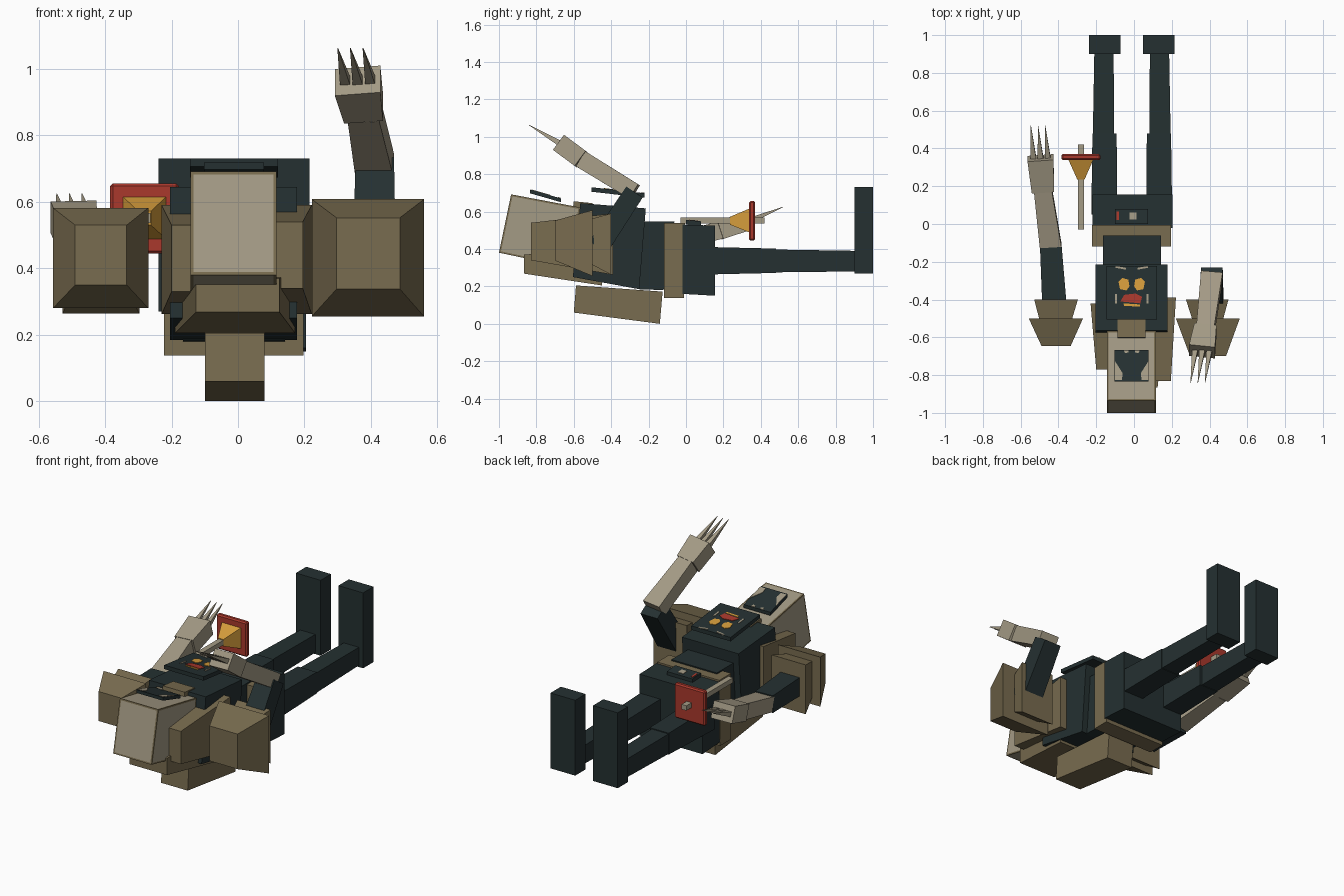
import bpy, bmesh
from mathutils import Vector

CX = -0.012  # body centre line


def material(name, rgb):
    m = bpy.data.materials.new(name)
    m.diffuse_color = (*rgb, 1)
    return m


DARK = material("dark teal", (0.018, 0.030, 0.031))
TAN = material("brown tan", (0.190, 0.150, 0.079))
LIGHT = material("pale stone", (0.370, 0.325, 0.235))
RED = material("red", (0.400, 0.040, 0.025))
GOLD = material("gold", (0.680, 0.340, 0.045))


def loft(name, mat, a, b):
    """Solid between two rings with the same number of points."""
    bm = bmesh.new()
    va = [bm.verts.new(p) for p in a]
    vb = [bm.verts.new(p) for p in b]
    n = len(va)
    bm.faces.new(va)
    bm.faces.new(vb[::-1])
    for i in range(n):
        j = (i + 1) % n
        bm.faces.new((va[j], va[i], vb[i], vb[j]))
    bmesh.ops.recalc_face_normals(bm, faces=bm.faces)
    me = bpy.data.meshes.new(name)
    bm.to_mesh(me)
    bm.free()
    me.materials.append(mat)
    ob = bpy.data.objects.new(name, me)
    bpy.context.collection.objects.link(ob)
    return ob


def frustum(name, mat, y0, r0, y1, r1=None):
    """Box along y; each end is a rectangle (x0, x1, z0, z1)."""
    def ring(y, r):
        return [(r[0], y, r[2]), (r[1], y, r[2]), (r[1], y, r[3]), (r[0], y, r[3])]
    return loft(name, mat, ring(y0, r0), ring(y1, r1 or r0))


def prism(name, mat, x0, x1, profile):
    """Side profile (y, z) extruded along x."""
    return loft(name, mat, [(x0, y, z) for y, z in profile],
                [(x1, y, z) for y, z in profile])


def limb(name, mat, p0, p1, s0, s1=None):
    """Box from p0 to p1 with end sizes (width, height)."""
    p0, p1 = Vector(p0), Vector(p1)
    d = (p1 - p0).normalized()
    u = Vector((1, 0, 0))
    u = (u - d * u.dot(d)).normalized()
    v = d.cross(u)

    def ring(p, s):
        return [p + u * s[0] / 2 * i + v * s[1] / 2 * j
                for i, j in ((-1, -1), (1, -1), (1, 1), (-1, 1))]
    return loft(name, mat, ring(p0, s0), ring(p1, s1 or s0))


def patch(name, mat, pts, plane):
    """Thin painted plate lying on a sloped plate; x is relative to the centre."""
    y0, z0, k = plane
    low = [(CX + x, y, z0 + k * (y - y0) - 0.001) for x, y in pts]
    return loft(name, mat, low, [(x, y, z + 0.004) for x, y, z in low])


# Legs and feet
for s, side in ((-1, "left"), (1, "right")):
    def span(a, b):
        return tuple(sorted((CX + s * a, CX + s * b)))
    frustum(side + "_foot", DARK, 0.90, (*span(0.06, 0.227), 0.27, 0.73), 1.0)
    frustum(side + "_shin", DARK, 0.47, (*span(0.093, 0.206), 0.275, 0.397),
            0.91, (*span(0.096, 0.198), 0.28, 0.39))
    frustum(side + "_thigh", DARK, 0.05, (*span(0.076, 0.214), 0.262, 0.412),
            0.48, (*span(0.08, 0.208), 0.272, 0.402))

# Hips, belt, waist
prism("hips", DARK, -0.22, 0.205,
      [(-0.02, 0.16), (0.155, 0.15), (0.155, 0.525), (-0.02, 0.53)])
prism("belt", TAN, -0.222, 0.197,
      [(-0.118, 0.137), (-0.012, 0.137), (-0.005, 0.54), (-0.118, 0.54)])
prism("waist", DARK, -0.165, 0.142,
      [(-0.26, 0.185), (-0.12, 0.18), (-0.062, 0.548), (-0.23, 0.548)])
prism("buckle", DARK, -0.10, 0.073,
      [(0.0, 0.53), (0.08, 0.525), (0.08, 0.548), (0.0, 0.555)])
BUCKLE = (0.0, 0.555, -0.0875)
patch("buckle_mark", LIGHT, [(-0.012, 0.025), (0.025, 0.025), (0.025, 0.06), (-0.012, 0.06)], BUCKLE)
patch("buckle_stripe", RED, [(-0.08, 0.02), (-0.068, 0.02), (-0.068, 0.065), (-0.08, 0.065)], BUCKLE)

# Chest, emblem plate, backpack
prism("chest", DARK, -0.205, 0.178,
      [(-0.605, 0.25), (-0.25, 0.185), (-0.215, 0.617), (-0.565, 0.645)])
prism("chest_plate", DARK, -0.145, 0.121,
      [(-0.505, 0.706), (-0.223, 0.674), (-0.223, 0.698), (-0.505, 0.73)])
EMBLEM = (-0.505, 0.73, -0.1135)
for s in (-1, 1):
    patch("emblem_eye", GOLD, [(s * x, y) for x, y in
          ((0.012, -0.33), (0.028, -0.352), (0.062, -0.345), (0.07, -0.305), (0.05, -0.285), (0.018, -0.295))], EMBLEM)
    patch("emblem_brow", LIGHT, [(s * x, y) for x, y in
          ((0.03, -0.232), (0.085, -0.222), (0.085, -0.232), (0.03, -0.242))], EMBLEM)
    patch("emblem_edge", LIGHT, [(s * x, y) for x, y in
          ((0.078, -0.37), (0.088, -0.37), (0.088, -0.42), (0.078, -0.42))], EMBLEM)
patch("emblem_mouth", RED, [(-0.06, -0.41), (0.045, -0.42), (0.055, -0.385), (0.02, -0.368), (-0.04, -0.375)], EMBLEM)
patch("emblem_chin", GOLD, [(-0.045, -0.42), (-0.04, -0.433), (0.045, -0.438), (0.045, -0.426)], EMBLEM)
prism("backpack", TAN, -0.10, 0.08,
      [(-0.60, 0.06), (-0.14, 0.0), (-0.125, 0.172), (-0.588, 0.205)])

# Hunched back and side collars
frustum("back_hump", TAN, -0.865, (-0.127, 0.125, 0.268, 0.37),
        -0.45, (-0.19, 0.172, 0.205, 0.40))
frustum("left_collar", TAN, -0.77, (-0.20, -0.143, 0.33, 0.53),
        -0.42, (-0.23, -0.143, 0.262, 0.59))
frustum("right_collar", TAN, -0.83, (0.113, 0.195, 0.34, 0.54),
        -0.39, (0.113, 0.222, 0.262, 0.59))

# Head with pale inset panels
head = prism("head", TAN, -0.143, 0.116,
             [(-1.0, 0.38), (-0.62, 0.30), (-0.565, 0.622), (-0.935, 0.692)])
head.data.materials.append(LIGHT)
bm = bmesh.new()
bm.from_mesh(head.data)
panels = list(bm.faces)
bmesh.ops.inset_individual(bm, faces=panels, thickness=0.013)
for f in panels:
    f.material_index = 1
bm.to_mesh(head.data)
bm.free()
prism("jaw", TAN, -0.088, 0.06,
      [(-0.62, 0.50), (-0.50, 0.50), (-0.50, 0.645), (-0.60, 0.655)])

# Face mask
prism("face_mask", DARK, CX - 0.09, CX + 0.09,
      [(-0.835, 0.698), (-0.668, 0.65), (-0.668, 0.67), (-0.835, 0.718)])
MASK = (-0.835, 0.718, -0.2875)
for s in (-1, 1):
    patch("mask_cheek", LIGHT, [(s * x, y) for x, y in
          ((0.089, -0.725), (0.089, -0.825), (0.052, -0.825), (0.048, -0.79), (0.07, -0.755))], MASK)
    patch("mask_eye", LIGHT, [(s * x, y) for x, y in
          ((0.018, -0.67), (0.042, -0.67), (0.035, -0.684), (0.018, -0.68))], MASK)

# Shoulder pads, two tiers each
frustum("left_pad_outer", TAN, -0.645, (-0.49, -0.335, 0.35, 0.53),
        -0.50, (-0.557, -0.27, 0.28, 0.582))
frustum("left_pad_inner", TAN, -0.51, (-0.50, -0.33, 0.33, 0.54),
        -0.40, (-0.528, -0.297, 0.264, 0.565))
frustum("right_pad_outer", TAN, -0.70, (0.297, 0.487, 0.338, 0.552),
        -0.50, (0.222, 0.56, 0.255, 0.608))
frustum("right_pad_inner", TAN, -0.51, (0.31, 0.47, 0.32, 0.56),
        -0.40, (0.275, 0.50, 0.262, 0.59))


# Arms: shoulder, elbow, wrist, knuckles, claw tips
def arm(side, sh, el, wr, kn, tip):
    limb(side + "_upper_arm", DARK, sh, el, (0.13, 0.115), (0.115, 0.105))
    limb(side + "_forearm", LIGHT, el, wr, (0.115, 0.09), (0.095, 0.095))
    limb(side + "_hand", LIGHT, wr, kn, (0.118, 0.10), (0.138, 0.10))
    for k in (-1, 0, 1):
        off = Vector((0.038 * k, 0, 0))
        limb(side + "_claw", LIGHT, Vector(kn) + off, Vector(tip) + off,
             (0.03, 0.03), (0.002, 0.002))


arm("left", (-0.42, -0.45, 0.42), (-0.44, -0.125, 0.42), (-0.482, 0.18, 0.50),
    (-0.495, 0.35, 0.555), (-0.508, 0.52, 0.625))
arm("right", (0.41, -0.47, 0.41), (0.412, -0.275, 0.705), (0.378, -0.56, 0.88),
    (0.360, -0.675, 0.965), (0.338, -0.84, 1.063))

# Floating staff with a square head
frustum("staff_shaft", LIGHT, -0.03, (-0.297, -0.264, 0.537, 0.567), 0.42)
frustum("staff_cone", GOLD, 0.235, (-0.30, -0.262, 0.53, 0.572),
        0.342, (-0.348, -0.215, 0.487, 0.617))
plate = frustum("staff_plate", RED, 0.338, (-0.385, -0.178, 0.444, 0.656), 0.37)
bev = plate.modifiers.new("edge", "BEVEL")
bev.width = 0.008
bev.segments = 1
